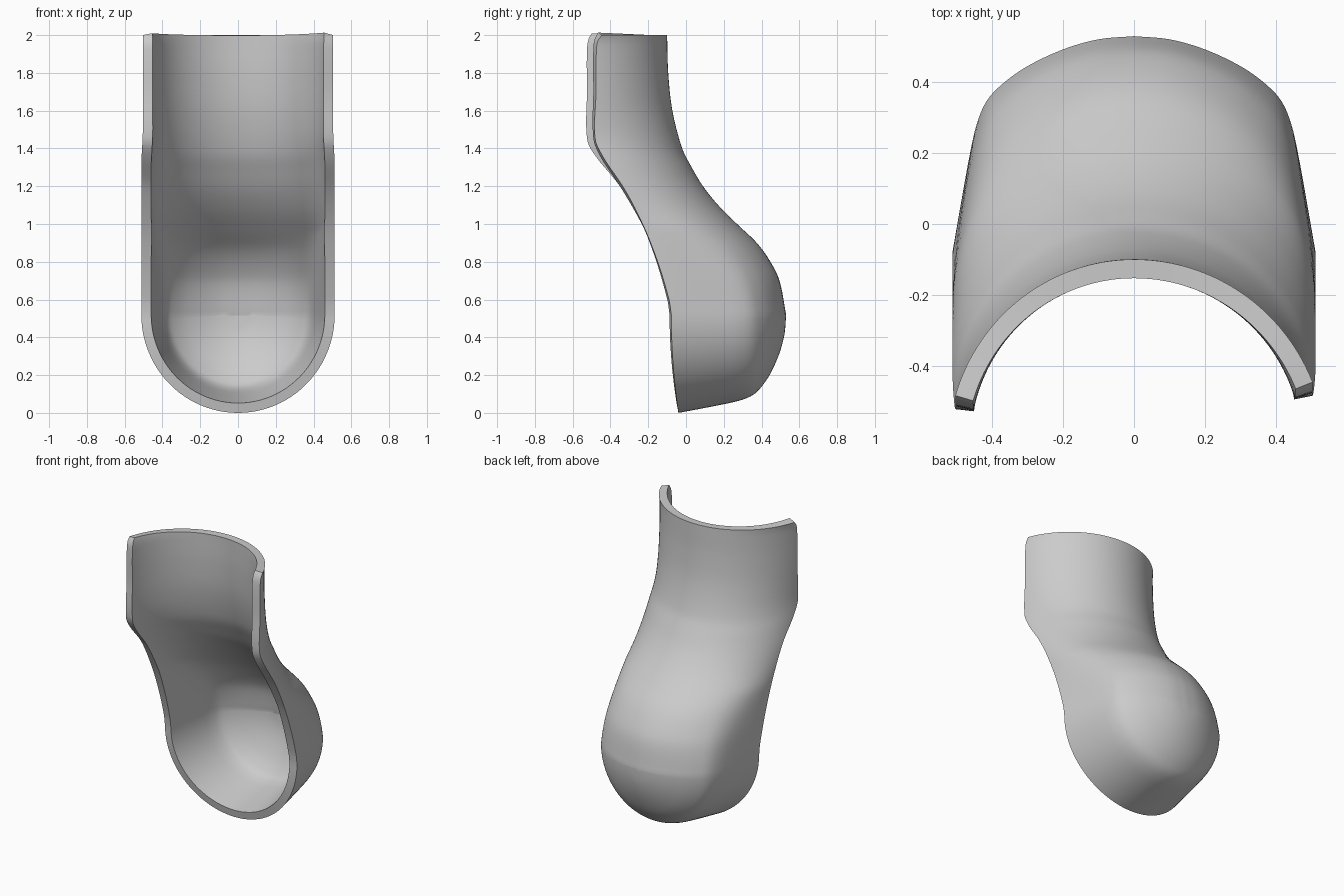
import bpy, bmesh
from math import sin, cos, pi, atan, radians
from mathutils import Vector

cube = bpy.data.objects.get("Cube")
if cube:
    bpy.data.objects.remove(cube, do_unlink=True)

# Back centre line and front rim of the shell as (height, y)
SPINE = [(0.52, .53), (0.7, .495), (0.8, .447), (0.9, .375), (1.0, .27), (1.1, .17),
         (1.2, .09), (1.3, .03), (1.4, -.02), (1.6, -.072), (1.8, -.094), (2.0, -.1)]
RIM = [(0.52, -.078), (0.6, -.09), (0.8, -.15), (1.0, -.23), (1.2, -.335), (1.36, -.455),
       (1.45, -.5), (1.7, -.495), (1.96, -.49), (2.0, -.465)]
# Heel cup half section as (radius, y), from the pole to the rim
CUP = [(0, .53), (.1, .521), (.2, .492), (.3, .444), (.37, .393), (.413, .345),
       (.44, .28), (.46, .19), (.485, .05), (.507, -.078)]
CENTRE, WIDTH, THICK, STEPS = 0.52, 0.512, 0.053, 36


def smooth(a, b, v):
    t = min(1, max(0, (v - a) / (b - a)))
    return t * t * (3 - 2 * t)


def curve(table, z):
    """Smooth interpolation of a (height, value) table."""
    n = len(table)
    i = max(k for k in range(n - 1) if k == 0 or table[k][0] <= z)

    def slope(k):
        a, b = table[max(k - 1, 0)], table[min(k + 1, n - 1)]
        return (b[1] - a[1]) / (b[0] - a[0])
    (z0, v0), (z1, v1) = table[i], table[i + 1]
    h = z1 - z0
    t = (z - z0) / h
    s = t * t * (3 - 2 * t)
    return v0 + (v1 - v0) * s + h * (t * (1 - t) ** 2 * slope(i) - t * t * (1 - t) * slope(i + 1))


RADII = [(k, p[0] / CUP[-1][0]) for k, p in enumerate(CUP)]
DEPTHS = [(k, (p[1] - CUP[-1][1]) / (CUP[0][1] - CUP[-1][1])) for k, p in enumerate(CUP)]


def cup_point(t):
    k = t * (len(CUP) - 1)
    return Vector((curve(RADII, k), curve(DEPTHS, k)))


def arc_point(t, depth):
    a = min(pi / 2, 2 * atan(depth / WIDTH))
    return Vector((sin(a * t) / sin(a), (cos(a * t) - cos(a)) / (1 - cos(a))))


def wall_row(z, side):
    """Half section of the upper wall at one height."""
    back = curve(SPINE, z)
    front = curve(RIM, z) + side * 0.019 * smooth(1.2, 1.45, z)
    width = WIDTH - 0.008 * smooth(1.3, 1.5, z)
    mix = smooth(0.52, 1.1, z)
    row = []
    for i in range(STEPS + 1):
        t = i / STEPS
        p = cup_point(t).lerp(arc_point(t, back - front), mix)
        row.append((side * width * p.x, front + (back - front) * p.y, z))
    return row


def cup_row(angle):
    """Half section of the rounded cup, turned about its pole."""
    front = CUP[-1][1] + 0.038 * sin(angle) ** 2
    row = []
    for i in range(STEPS + 1):
        p = cup_point(i / STEPS)
        row.append((WIDTH * p.x * cos(angle), front + (CUP[0][1] - front) * p.y,
                    CENTRE + CENTRE * p.x * sin(angle)))
    return row


# Rows run down one wall, around the cup and up the other wall
heights = [CENTRE + (2 - CENTRE) * k / 60 for k in range(61)]
heights.insert(-1, 1.99)
rows = [wall_row(z, -1) for z in reversed(heights)]
rows += [cup_row(pi + pi * k / 48) for k in range(1, 48)]
rows += [wall_row(z, 1) for z in heights]

bm = bmesh.new()
grid = [[bm.verts.new(p) for p in row] for row in rows]
for a, b in zip(grid, grid[1:]):
    for i in range(STEPS):
        bm.faces.new((a[i], a[i + 1], b[i + 1], b[i]))
bmesh.ops.remove_doubles(bm, verts=bm.verts, dist=0.0005)
bmesh.ops.recalc_face_normals(bm, faces=bm.faces)
if sum(f.normal.y * f.calc_area() for f in bm.faces) < 0:
    bmesh.ops.reverse_faces(bm, faces=bm.faces)
mesh = bpy.data.meshes.new("heel_shell")
bm.to_mesh(mesh)
bm.free()
shell = bpy.data.objects.new("heel_shell", mesh)
bpy.context.collection.objects.link(shell)

# Wall thickness, growing inwards
solid = shell.modifiers.new("thickness", "SOLIDIFY")
solid.thickness = THICK
solid.offset = -1
bpy.ops.object.select_all(action="DESELECT")
shell.select_set(True)
bpy.context.view_layer.objects.active = shell
bpy.ops.object.modifier_apply(modifier=solid.name)
bpy.ops.object.shade_smooth_by_angle(angle=radians(40))

# Plain grey
grey = bpy.data.materials.new("light_grey")
grey.use_nodes = True
colour = (0.6, 0.6, 0.6, 1)
grey.diffuse_color = colour
grey.node_tree.nodes["Principled BSDF"].inputs["Base Color"].default_value = colour
mesh.materials.append(grey)
